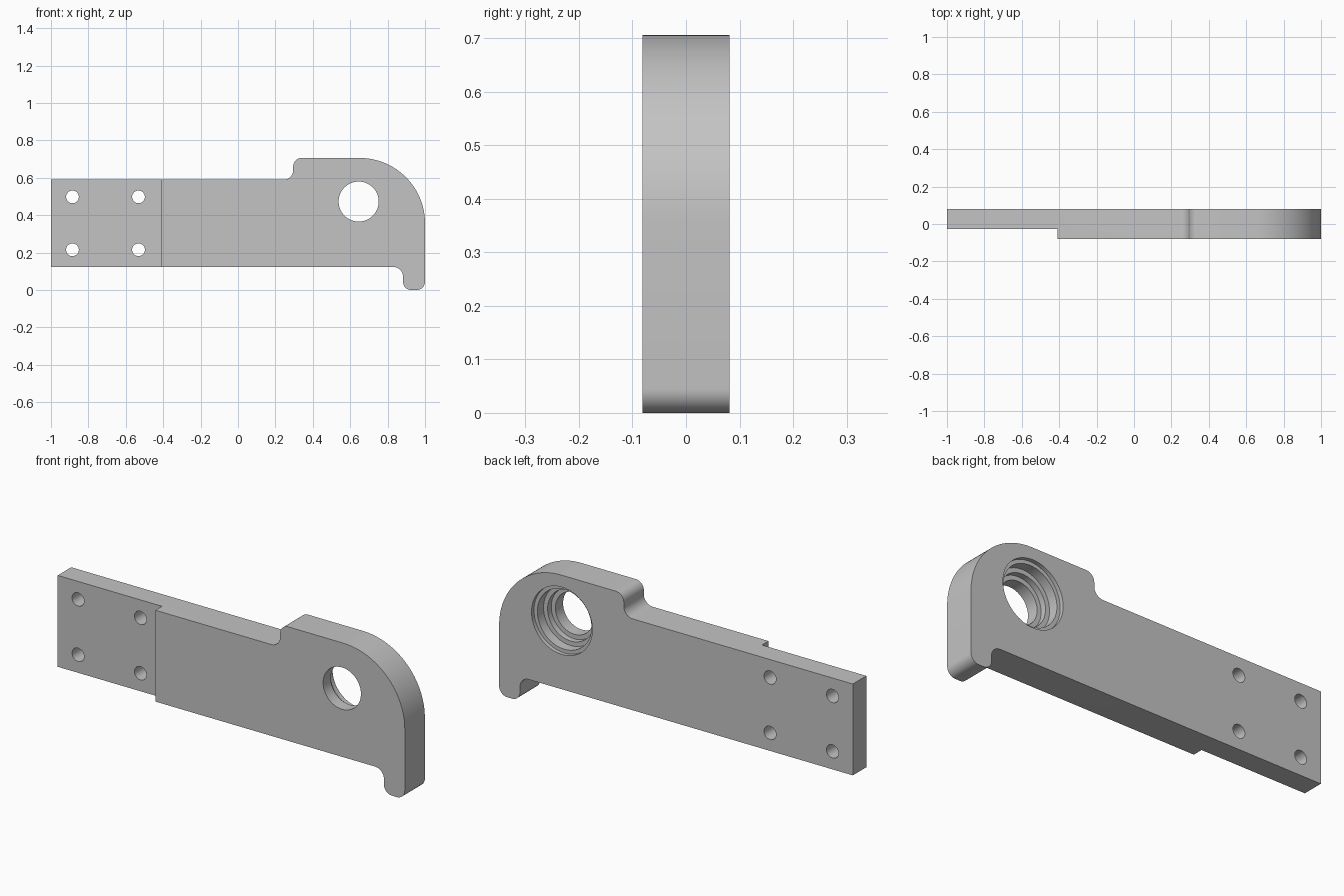
import bpy, bmesh, math
from mathutils import Vector

cube = bpy.data.objects.get("Cube")
if cube:
    bpy.data.objects.remove(cube, do_unlink=True)

FRONT, BACK = -0.081, 0.081

steel = bpy.data.materials.new("plain_grey")
steel.use_nodes = True
grey = (0.55, 0.55, 0.55, 1)
steel.diffuse_color = grey
steel.node_tree.nodes["Principled BSDF"].inputs["Base Color"].default_value = grey


def rounded_outline(corners):
    """Turn (x, z, radius) corners into points with tangent arcs."""
    pts = []
    for i, (x, z, r) in enumerate(corners):
        p = Vector((x, z))
        if r == 0:
            pts.append(p)
            continue
        a = (Vector(corners[i - 1][:2]) - p).normalized()
        b = (Vector(corners[(i + 1) % len(corners)][:2]) - p).normalized()
        steps = 32 if r > 0.1 else 10
        # all corners are square, so the arc centre is p + (a + b) * r
        for k in range(steps + 1):
            t = k / steps * math.pi / 2
            pts.append(p + (a + b) * r - b * r * math.cos(t) - a * r * math.sin(t))
    return pts


def prism(name, outline, y0, y1):
    """Extrude an x-z outline from y0 to y1."""
    bm = bmesh.new()
    face = bm.faces.new([bm.verts.new((p[0], y0, p[1])) for p in outline])
    ext = bmesh.ops.extrude_face_region(bm, geom=[face])
    bmesh.ops.translate(bm, vec=(0, y1 - y0, 0),
                        verts=[v for v in ext["geom"] if isinstance(v, bmesh.types.BMVert)])
    bmesh.ops.recalc_face_normals(bm, faces=bm.faces)
    mesh = bpy.data.meshes.new(name)
    bm.to_mesh(mesh)
    bm.free()
    ob = bpy.data.objects.new(name, mesh)
    bpy.context.collection.objects.link(ob)
    mesh.materials.append(steel)
    return ob


def circle(x, z, r, n):
    return [(x + r * math.cos(i * math.tau / n), z + r * math.sin(i * math.tau / n))
            for i in range(n)]


def cut(target, cutter):
    """Subtract a cutter, apply the result and drop the cutter."""
    cutter.hide_render = True
    bpy.ops.object.select_all(action="DESELECT")
    bpy.context.view_layer.objects.active = target
    target.select_set(True)
    mod = target.modifiers.new("cut", "BOOLEAN")
    mod.operation = "DIFFERENCE"
    mod.solver = "EXACT"
    mod.object = cutter
    bpy.ops.object.modifier_apply(modifier=mod.name)
    bpy.data.objects.remove(cutter, do_unlink=True)


# Arm body: long plate, raised rounded head, small hooked toe
arm = prism("mounting_arm", rounded_outline([
    (-1, 0.123, 0), (0.882, 0.123, 0.05), (0.882, 0, 0.045), (1, 0, 0.045),
    (1, 0.706, 0.35), (0.295, 0.706, 0.045), (0.295, 0.59, 0.05), (-1, 0.59, 0),
]), FRONT, BACK)

# Thinned mounting end
cut(arm, prism("end_step", [(-1.2, -0.2), (-0.41, -0.2), (-0.41, 1), (-1.2, 1)],
               FRONT - 0.1, -0.028))

# Four screw holes
for x in (-0.885, -0.532):
    for z in (0.215, 0.498):
        cut(arm, prism("screw_hole", circle(x, z, 0.034, 32), FRONT - 0.1, BACK + 0.1))

# Stepped bearing bore, opening towards the back
for radius, floor in ((0.107, FRONT - 0.1), (0.13, BACK - 0.1),
                      (0.153, BACK - 0.07), (0.172, BACK - 0.02)):
    cut(arm, prism("bore", circle(0.645, 0.473, radius, 64), floor, BACK + 0.1))

bpy.ops.object.shade_smooth_by_angle(angle=math.radians(30))
